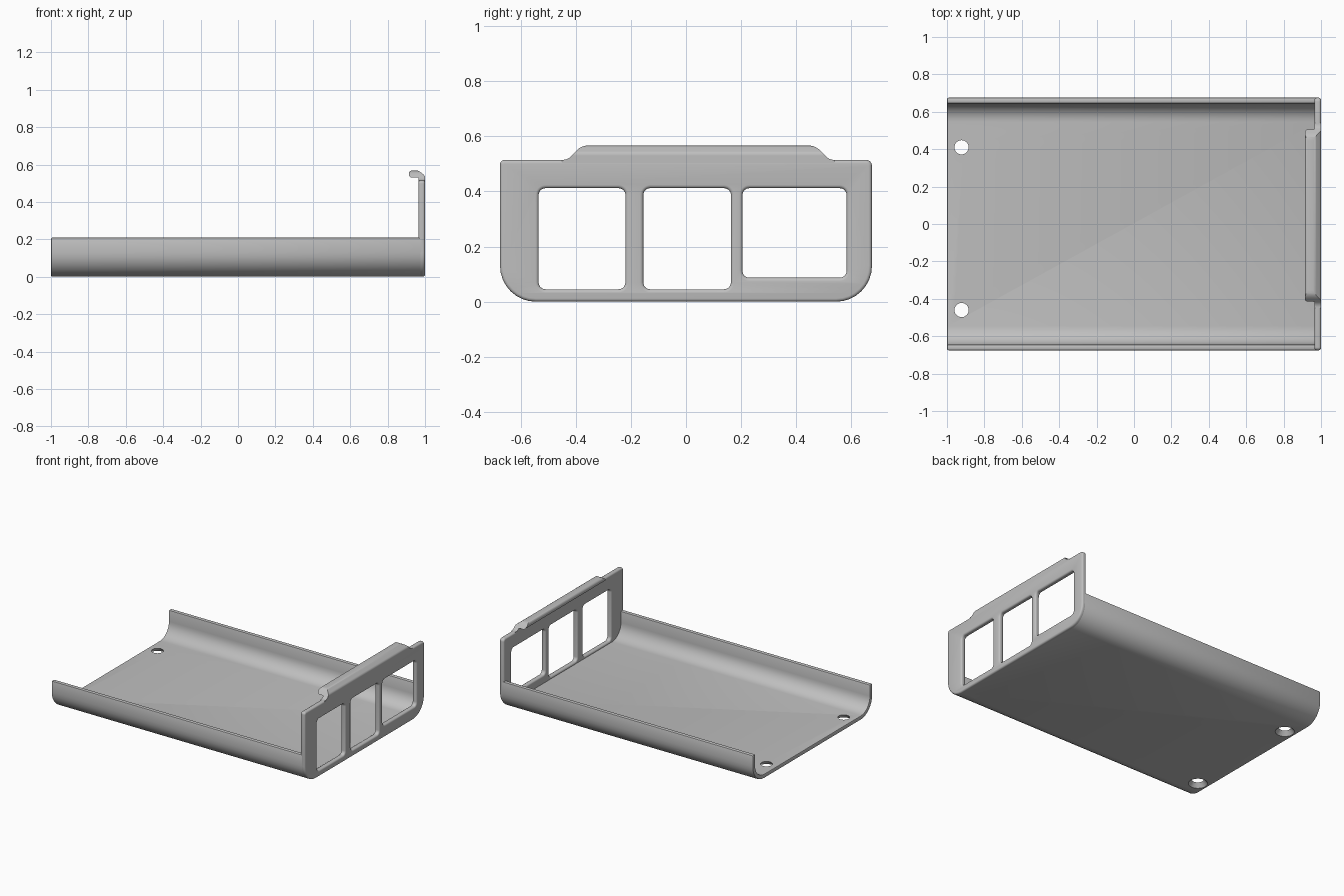
import bpy, bmesh, math
from mathutils import Vector, Matrix

if "Cube" in bpy.data.objects:
    bpy.data.objects.remove(bpy.data.objects["Cube"])

grey = bpy.data.materials.new("light grey")
grey.use_nodes = True
COLOUR = (0.52, 0.52, 0.52, 1)
grey.diffuse_color = COLOUR
grey.node_tree.nodes["Principled BSDF"].inputs["Base Color"].default_value = COLOUR

# Profile planes: (y, z) swept along x, and (x, z) swept along -y
ALONG_X = Matrix(((0, 0, 1), (1, 0, 0), (0, 1, 0))).to_4x4()
ALONG_Y = Matrix(((1, 0, 0), (0, 0, -1), (0, 1, 0))).to_4x4()


def fillet(corners, steps=8):
    """Turn (a, b, radius) corners into an outline with round corners."""
    out = []
    for i, (a, b, r) in enumerate(corners):
        p = Vector((a, b))
        if not r:
            out.append(p)
            continue
        u = (Vector(corners[i - 1][:2]) - p).normalized()
        v = (Vector(corners[(i + 1) % len(corners)][:2]) - p).normalized()
        half = u.angle(v) / 2
        centre = p + (u + v).normalized() * (r / math.sin(half))
        s = p + u * (r / math.tan(half)) - centre
        e = p + v * (r / math.tan(half)) - centre
        turn = math.pi - 2 * half
        for k in range(steps + 1):
            f = k / steps
            out.append(centre + (s * math.sin((1 - f) * turn)
                                 + e * math.sin(f * turn)) / math.sin(turn))
    return out


def add(name, mesh):
    mesh.name = name
    mesh.materials.clear()
    mesh.materials.append(grey)
    obj = bpy.data.objects.new(name, mesh)
    bpy.context.collection.objects.link(obj)
    return obj


def prism(name, outline, start, end, frame):
    bm = bmesh.new()
    face = bm.faces.new([bm.verts.new((p.x, p.y, start)) for p in outline])
    top = bmesh.ops.extrude_face_region(bm, geom=[face])["geom"]
    for v in top:
        if isinstance(v, bmesh.types.BMVert):
            v.co.z = end
    bm.transform(frame)
    bmesh.ops.recalc_face_normals(bm, faces=bm.faces)
    mesh = bpy.data.meshes.new(name)
    bm.to_mesh(mesh)
    bm.free()
    return add(name, mesh)


def rounded_plate(name, loops, centre, half, bevel, frame):
    """Flat plate with openings and rounded rims, made from a filled curve."""
    curve = bpy.data.curves.new(name, "CURVE")
    curve.dimensions = "2D"
    curve.fill_mode = "BOTH"
    curve.extrude, curve.bevel_depth, curve.bevel_resolution = half, bevel, 3
    for loop in loops:
        spline = curve.splines.new("POLY")
        spline.points.add(len(loop) - 1)
        for point, p in zip(spline.points, loop):
            point.co = (p.x, p.y, 0, 1)
        spline.use_cyclic_u = True
    helper = bpy.data.objects.new(name + "_curve", curve)
    bpy.context.collection.objects.link(helper)
    graph = bpy.context.evaluated_depsgraph_get()
    mesh = bpy.data.meshes.new_from_object(helper.evaluated_get(graph))
    bpy.data.objects.remove(helper)
    bm = bmesh.new()
    bm.from_mesh(mesh)
    bmesh.ops.remove_doubles(bm, verts=bm.verts, dist=0.0001)
    bm.transform(frame @ Matrix.Translation((0, 0, centre)))
    bmesh.ops.recalc_face_normals(bm, faces=bm.faces)
    bm.to_mesh(mesh)
    bm.free()
    return add(name, mesh)


def activate(obj):
    bpy.ops.object.select_all(action="DESELECT")
    obj.select_set(True)
    bpy.context.view_layer.objects.active = obj


def boolean(obj, cutter, operation):
    cutter.hide_render = True
    mod = obj.modifiers.new("cut", "BOOLEAN")
    mod.operation, mod.object, mod.solver = operation, cutter, "EXACT"
    activate(obj)
    bpy.ops.object.modifier_apply(modifier=mod.name)
    bpy.data.objects.remove(cutter)


W, T, RIM = 0.675, 0.03, 0.21   # half width, sheet thickness, side height
R = 0.13                        # bottom corner radius
B = 0.012                       # rim rounding of the end wall

# Tray: a U-shaped sheet with softened rims
I = W - T
tray = prism("tray", fillet([
    (-W, RIM, 0), (-W, 0, R), (W, 0, R), (W, RIM, 0),
    (I, RIM, 0), (I, T, R - T), (-I, T, R - T), (-I, RIM, 0)]),
    -1, 0.988, ALONG_X)
soft = tray.modifiers.new("soft_edges", "BEVEL")
soft.width, soft.segments, soft.limit_method = 0.008, 2, "ANGLE"
soft.angle_limit = math.radians(40)
activate(tray)
bpy.ops.object.modifier_apply(modifier=soft.name)

# Countersunk screw holes, wider underneath
for y in (0.41, -0.46):
    bm = bmesh.new()
    bmesh.ops.create_cone(bm, cap_ends=True, segments=32, radius1=0.066,
                          radius2=0.034, depth=T + 0.01,
                          matrix=Matrix.Translation((-0.922, y, T / 2)))
    mesh = bpy.data.meshes.new("hole")
    bm.to_mesh(mesh)
    bm.free()
    boolean(tray, add("hole_cutter", mesh), "DIFFERENCE")

# End wall with three window openings; outlines leave room for the rim rounding
TOP = 0.515
w = W - B
loops = [fillet([(-w, B, R - B), (w, B, R - B),
                 (w, TOP - B, 0.01), (-w, TOP - B, 0.005)])]
for y0, y1, z0 in ((-0.535, -0.22, 0.045), (-0.155, 0.163, 0.045),
                   (0.205, 0.583, 0.087)):
    a, b, c, d = y0 - B, y1 + B, z0 - B, 0.412 + B
    r = 0.025 + B
    loops.append(fillet([(a, c, r), (b, c, r), (b, d, r), (a, d, r)]))
wall = rounded_plate("end_wall", loops, 0.9825, 0.0055, B, ALONG_X)

# Hooked lip on the wall, trimmed to sloping ends
base = TOP - B
lip = prism("hooked_lip", fillet([
    (0.965, base, 0), (0.965, 0.53, 0.006), (0.913, 0.53, 0.018),
    (0.913, 0.568, 0.018), (0.965, 0.568, 0.04), (1.0, 0.54, 0.02),
    (1.0, base, 0)]), -0.6, 0.6, ALONG_Y)
MID = 0.045
half = [(0.495, 0.48, 0), (0.495, TOP, 0), (0.475, TOP, 0.04), (0.425, 0.567, 0.06)]
ends = [(MID + y, z, r) for y, z, r in half]
ends += [(MID - y, z, r) for y, z, r in reversed(half)]
boolean(lip, prism("lip_trim", fillet(ends), 0.85, 1.05, ALONG_X), "INTERSECT")

for obj in (tray, wall, lip):
    activate(obj)
    bpy.ops.object.shade_smooth_by_angle(angle=math.radians(35))
